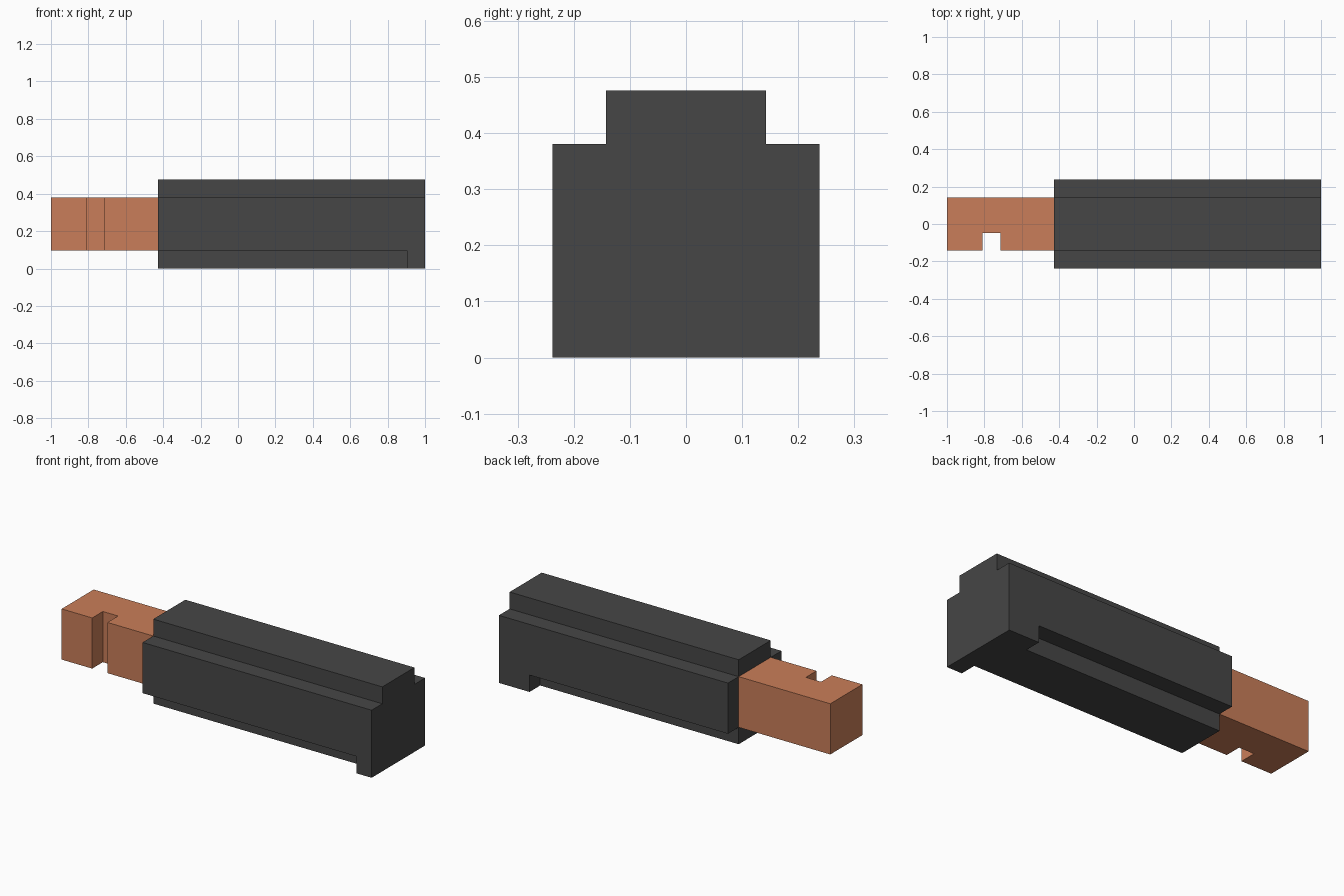
import bpy
import bmesh

if "Cube" in bpy.data.objects:
    bpy.data.objects.remove(bpy.data.objects["Cube"])

U = 2 / 21  # grid module: the model is 21 modules long


def material(name, rgb):
    mat = bpy.data.materials.new(name)
    mat.diffuse_color = (*rgb, 1)
    mat.use_nodes = True
    mat.node_tree.nodes["Principled BSDF"].inputs["Base Color"].default_value = mat.diffuse_color
    return mat


def prism(name, profile, axis, start, end, mat=None):
    """Extrude a closed profile (in modules) along x (y, z points) or z (x, y points)."""
    def place(p, t):
        return (t * U, p[0] * U, p[1] * U) if axis == 'x' else (p[0] * U, p[1] * U, t * U)
    bm = bmesh.new()
    face = bm.faces.new([bm.verts.new(place(p, start)) for p in profile])
    res = bmesh.ops.extrude_face_region(bm, geom=[face])
    shift = (end - start) * U
    vec = (shift, 0, 0) if axis == 'x' else (0, 0, shift)
    bmesh.ops.translate(bm, vec=vec,
                        verts=[v for v in res["geom"] if isinstance(v, bmesh.types.BMVert)])
    bmesh.ops.recalc_face_normals(bm, faces=bm.faces)
    mesh = bpy.data.meshes.new(name)
    bm.to_mesh(mesh)
    bm.free()
    obj = bpy.data.objects.new(name, mesh)
    bpy.context.collection.objects.link(obj)
    if mat:
        mesh.materials.append(mat)
    return obj


def cut(target, cutter):
    """Subtract the cutter, then remove it."""
    mod = target.modifiers.new("cut", 'BOOLEAN')
    mod.operation, mod.solver, mod.object = 'DIFFERENCE', 'EXACT', cutter
    cutter.hide_render = True
    bpy.context.view_layer.objects.active = target
    bpy.ops.object.modifier_apply(modifier=mod.name)
    bpy.data.objects.remove(cutter)


dark = material("dark grey", (0.061, 0.061, 0.061))
copper = material("copper orange", (0.59, 0.208, 0.1))

# Housing: square bar with a raised narrower top rail
half = [(2.5, 0), (2.5, 4), (1.5, 4), (1.5, 5)]
housing = prism("housing", half + [(-y, z) for y, z in reversed(half)],
                'x', -4.5, 10.5, dark)

# Lower side rebates, stopping short of the end; the back one is shorter
for side, stop in ((-1, 9.5), (1, 8.5)):
    rebate = [(side * 1.5, -1), (side * 4, -1), (side * 4, 1), (side * 1.5, 1)]
    cut(housing, prism("rebate_cutter", rebate, 'x', -6, stop))

# Sliding bolt: plan outline with a square slot in the front side
bolt = prism("bolt", [(-10.5, -1.5), (-8.5, -1.5), (-8.5, -0.5), (-7.5, -0.5),
                      (-7.5, -1.5), (-4.5, -1.5), (-4.5, 1.5), (-10.5, 1.5)],
             'z', 1, 4, copper)
